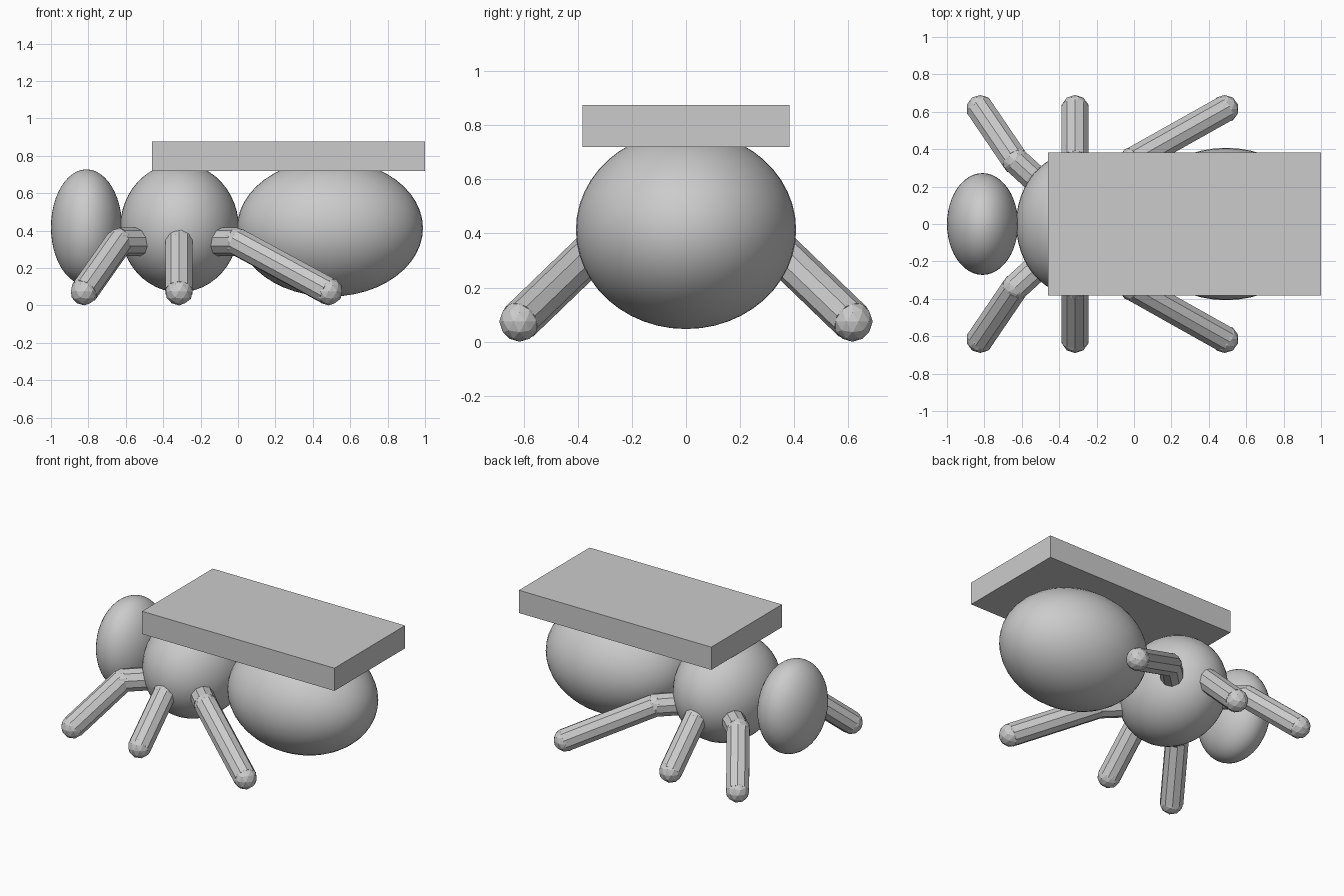
import bpy
import math
from mathutils import Vector

cube = bpy.data.objects.get("Cube")
if cube:
    bpy.data.objects.remove(cube, do_unlink=True)

grey = bpy.data.materials.new("plain grey")
grey.use_nodes = True
colour = (0.6, 0.6, 0.6, 1)
grey.diffuse_color = colour
grey.node_tree.nodes["Principled BSDF"].inputs["Base Color"].default_value = colour

LEG_RADIUS = 0.075


def finish(name, smooth=False):
    obj = bpy.context.object
    obj.name = name
    obj.data.materials.append(grey)
    if smooth:
        bpy.ops.object.shade_smooth()
    return obj


def ellipsoid(name, centre, radii):
    bpy.ops.mesh.primitive_uv_sphere_add(segments=48, ring_count=24, location=centre)
    bpy.context.object.scale = radii
    finish(name, smooth=True)


def limb(name, start, end):
    a, b = Vector(start), Vector(end)
    bpy.ops.mesh.primitive_cylinder_add(vertices=10, radius=LEG_RADIUS,
                                        depth=(b - a).length, location=(a + b) / 2)
    obj = finish(name)
    obj.rotation_euler = (b - a).to_track_quat("Z", "Y").to_euler()


def joint(name, centre):
    bpy.ops.mesh.primitive_ico_sphere_add(subdivisions=2, radius=LEG_RADIUS, location=centre)
    finish(name)


# Body
ellipsoid("head", (-0.81, 0, 0.418), (0.19, 0.272, 0.309))
ellipsoid("thorax", (-0.313, 0, 0.415), (0.317, 0.38, 0.345))
ellipsoid("abdomen", (0.492, 0, 0.413), (0.497, 0.407, 0.366))

# Legs: x of hip, knee and foot
legs = {
    "front": (-0.45, -0.635, -0.822),
    "middle": (-0.315, -0.315, -0.315),
    "rear": (-0.18, -0.005, 0.485),
}
for side, s in (("left", 1), ("right", -1)):
    for pos, (hip_x, knee_x, foot_x) in legs.items():
        hip = (hip_x, s * 0.17, 0.34)
        knee = (knee_x, s * 0.34, 0.34)
        foot = (foot_x, s * 0.615, LEG_RADIUS)
        limb(f"{pos}_upper_leg_{side}", hip, knee)
        limb(f"{pos}_lower_leg_{side}", knee, foot)
        joint(f"{pos}_knee_{side}", knee)
        joint(f"{pos}_foot_{side}", foot)

# Flat board on the back
bpy.ops.mesh.primitive_cube_add(size=1, location=(0.27, 0, 0.797))
bpy.context.object.scale = (1.46, 0.766, 0.156)
finish("back_board")
